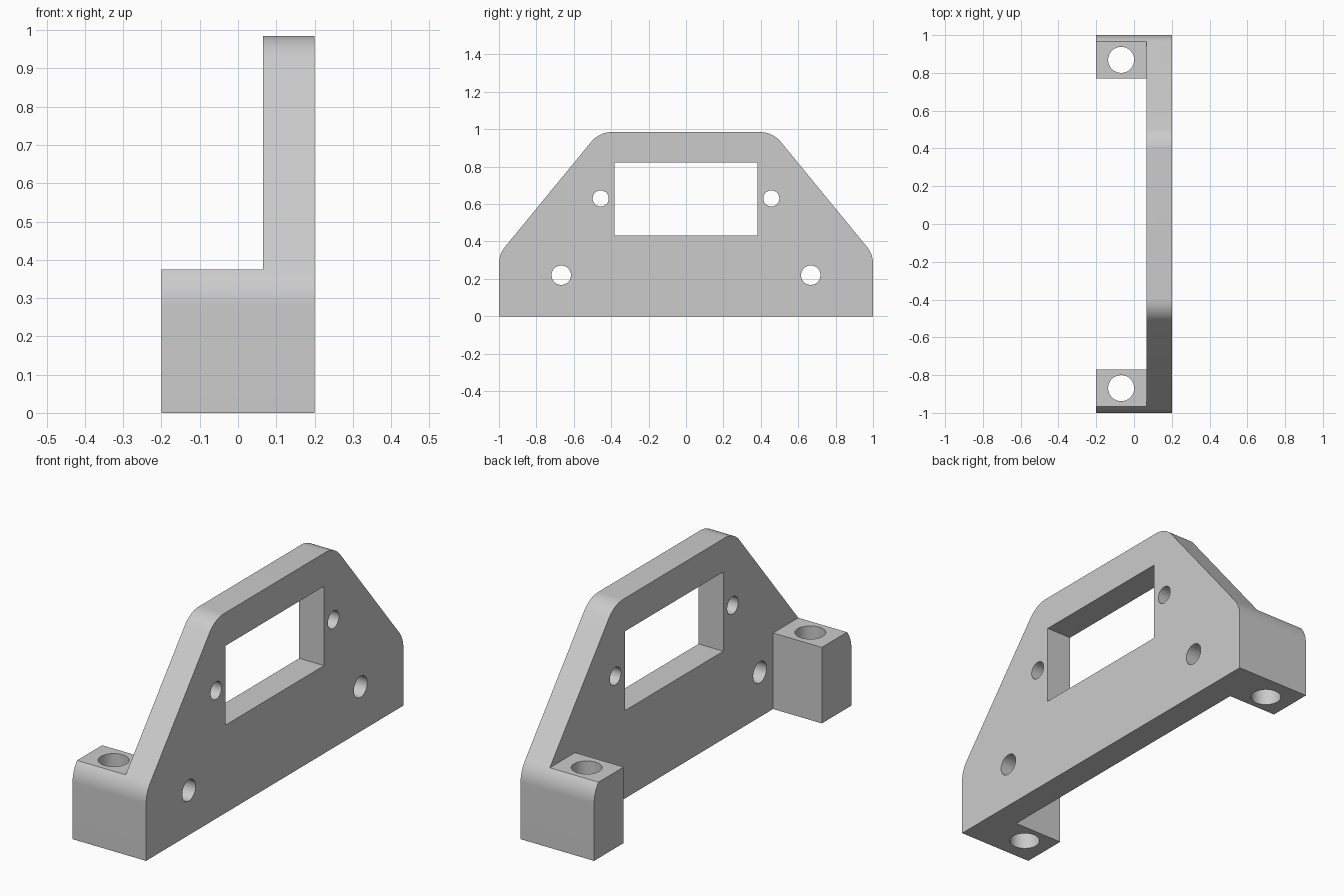
import bpy, bmesh, math
from mathutils import Matrix, Vector

if "Cube" in bpy.data.objects:
    bpy.data.objects.remove(bpy.data.objects["Cube"], do_unlink=True)

HALF_X, PLATE_X = 0.2, 0.065
TAB_Y, TAB_Z, TOP = 0.77, 0.374, 0.985

grey = bpy.data.materials.new("plain grey")
grey.use_nodes = True
grey.diffuse_color = (0.6, 0.6, 0.6, 1)
grey.node_tree.nodes["Principled BSDF"].inputs["Base Color"].default_value = (0.6, 0.6, 0.6, 1)


def make(name, bm):
    bmesh.ops.recalc_face_normals(bm, faces=bm.faces)
    mesh = bpy.data.meshes.new(name)
    bm.to_mesh(mesh)
    bm.free()
    mesh.materials.append(grey)
    ob = bpy.data.objects.new(name, mesh)
    bpy.context.collection.objects.link(ob)
    return ob


def box(name, lo, hi):
    bm = bmesh.new()
    lo, hi = Vector(lo), Vector(hi)
    size = Matrix.Diagonal((*(hi - lo), 1))
    bmesh.ops.create_cube(bm, size=1, matrix=Matrix.Translation((lo + hi) / 2) @ size)
    return make(name, bm)


def rod(name, centre, radius, axis):
    bm = bmesh.new()
    turn = Matrix.Rotation(math.pi / 2, 4, "Y") if axis == "X" else Matrix()
    bmesh.ops.create_cone(bm, cap_ends=True, segments=48, radius1=radius, radius2=radius,
                          depth=1.5, matrix=Matrix.Translation(centre) @ turn)
    return make(name, bm)


def fillet(corner, before, after, radius, steps=12):
    """Points of an arc that rounds one corner of the outline."""
    c = Vector(corner)
    a, b = (Vector(before) - c).normalized(), (Vector(after) - c).normalized()
    half = a.angle(b) / 2
    centre = c + (a + b).normalized() * radius / math.sin(half)
    start = c + a * radius / math.tan(half) - centre
    end = c + b * radius / math.tan(half) - centre
    sweep = start.angle_signed(end)
    return [centre + Matrix.Rotation(-sweep * i / steps, 2) @ start for i in range(steps + 1)]


# Bracket outline with rounded shoulders, extruded through the full depth
shoulder, peak = (1, 0.332), (0.464, TOP)
right = [Vector((1, 0))]
right += fillet(shoulder, (1, 0), peak, 0.144)
right += fillet(peak, shoulder, (0, TOP), 0.144)
outline = right + [Vector((-p.x, p.y)) for p in reversed(right)]
bm = bmesh.new()
face = bm.faces.new([bm.verts.new((-HALF_X, p.x, p.y)) for p in outline])
extruded = bmesh.ops.extrude_face_region(bm, geom=[face])["geom"]
bmesh.ops.translate(bm, vec=(2 * HALF_X, 0, 0),
                    verts=[g for g in extruded if isinstance(g, bmesh.types.BMVert)])
bracket = make("mounting_bracket", bm)

# Cutters: space between the tabs, space above them, and the window
cutters = [
    box("between_tabs_cutter", (-0.5, -TAB_Y, -0.5), (PLATE_X, TAB_Y, 1.5)),
    box("above_tabs_cutter", (-0.5, -1.5, TAB_Z), (PLATE_X, 1.5, 1.5)),
    box("window_cutter", (-0.5, -0.383, 0.432), (0.5, 0.383, 0.822)),
]
# Screw holes in the plate and in the tabs
for side in (-1, 1):
    cutters += [
        rod("upper_hole_cutter", (0, side * 0.456, 0.63), 0.043, "X"),
        rod("lower_hole_cutter", (0, side * 0.667, 0.22), 0.052, "X"),
        rod("tab_hole_cutter", (-0.068, side * 0.869, 0.2), 0.069, "Z"),
    ]

bpy.ops.object.select_all(action="DESELECT")
bpy.context.view_layer.objects.active = bracket
bracket.select_set(True)
for cutter in cutters:
    mod = bracket.modifiers.new(cutter.name, "BOOLEAN")
    mod.operation, mod.solver, mod.object = "DIFFERENCE", "EXACT", cutter
    bpy.ops.object.modifier_apply(modifier=mod.name)
for cutter in cutters:
    bpy.data.objects.remove(cutter, do_unlink=True)

bpy.ops.object.shade_smooth_by_angle(angle=math.radians(25))
